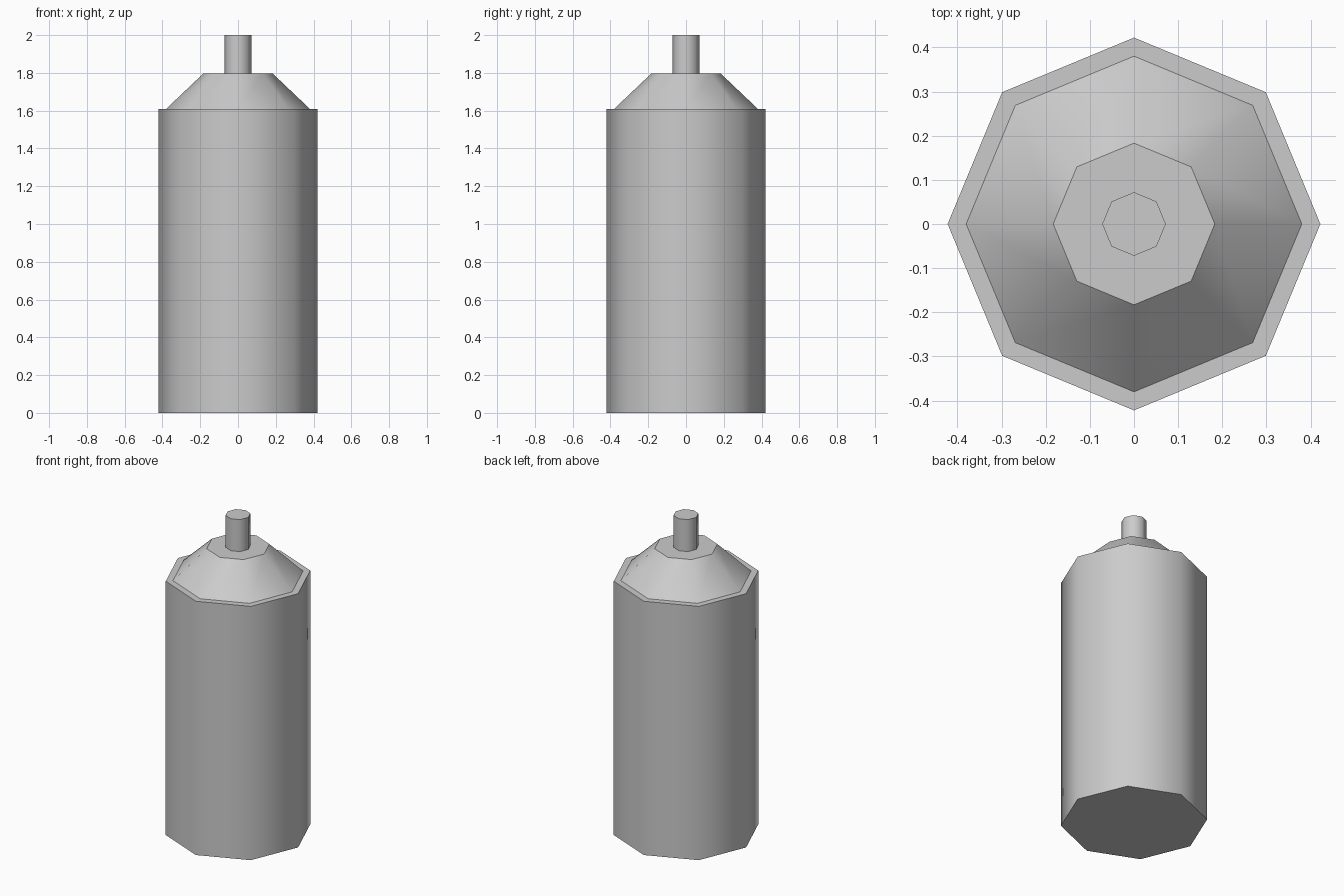
import bpy, bmesh
from math import cos, sin, pi

if "Cube" in bpy.data.objects:
    bpy.data.objects.remove(bpy.data.objects["Cube"])

SIDES = 8

def lathe(name, profile, cap_bottom=False, cap_top=False):
    """Revolve (radius, z) points into an eight-sided shell; level faces stay flat."""
    bm = bmesh.new()
    rings = [[bm.verts.new((r * cos(2 * pi * i / SIDES), r * sin(2 * pi * i / SIDES), z))
              for i in range(SIDES)] for r, z in profile]
    for low, high in zip(rings, rings[1:]):
        for i in range(SIDES):
            j = (i + 1) % SIDES
            bm.faces.new((low[i], low[j], high[j], high[i]))
    if cap_bottom:
        bm.faces.new(rings[0][::-1])
    if cap_top:
        bm.faces.new(rings[-1])
    bm.normal_update()
    for f in bm.faces:
        f.smooth = abs(f.normal.z) < 0.95
    # keep the rims crisp while the walls shade round
    for e in bm.edges:
        if len(e.link_faces) == 2:
            e.smooth = all(f.smooth for f in e.link_faces)
    mesh = bpy.data.meshes.new(name)
    bm.to_mesh(mesh)
    bm.free()
    obj = bpy.data.objects.new(name, mesh)
    bpy.context.collection.objects.link(obj)
    return obj

# Can body with its narrow top rim
lathe("can_body", [(0.422, 0), (0.422, 1.61), (0.38, 1.61)], cap_bottom=True)
# Tapered shoulder with flat top
lathe("shoulder", [(0.38, 1.61), (0.183, 1.797), (0.072, 1.797)])
# Nozzle
lathe("nozzle", [(0.072, 1.797), (0.072, 2.0)], cap_top=True)
